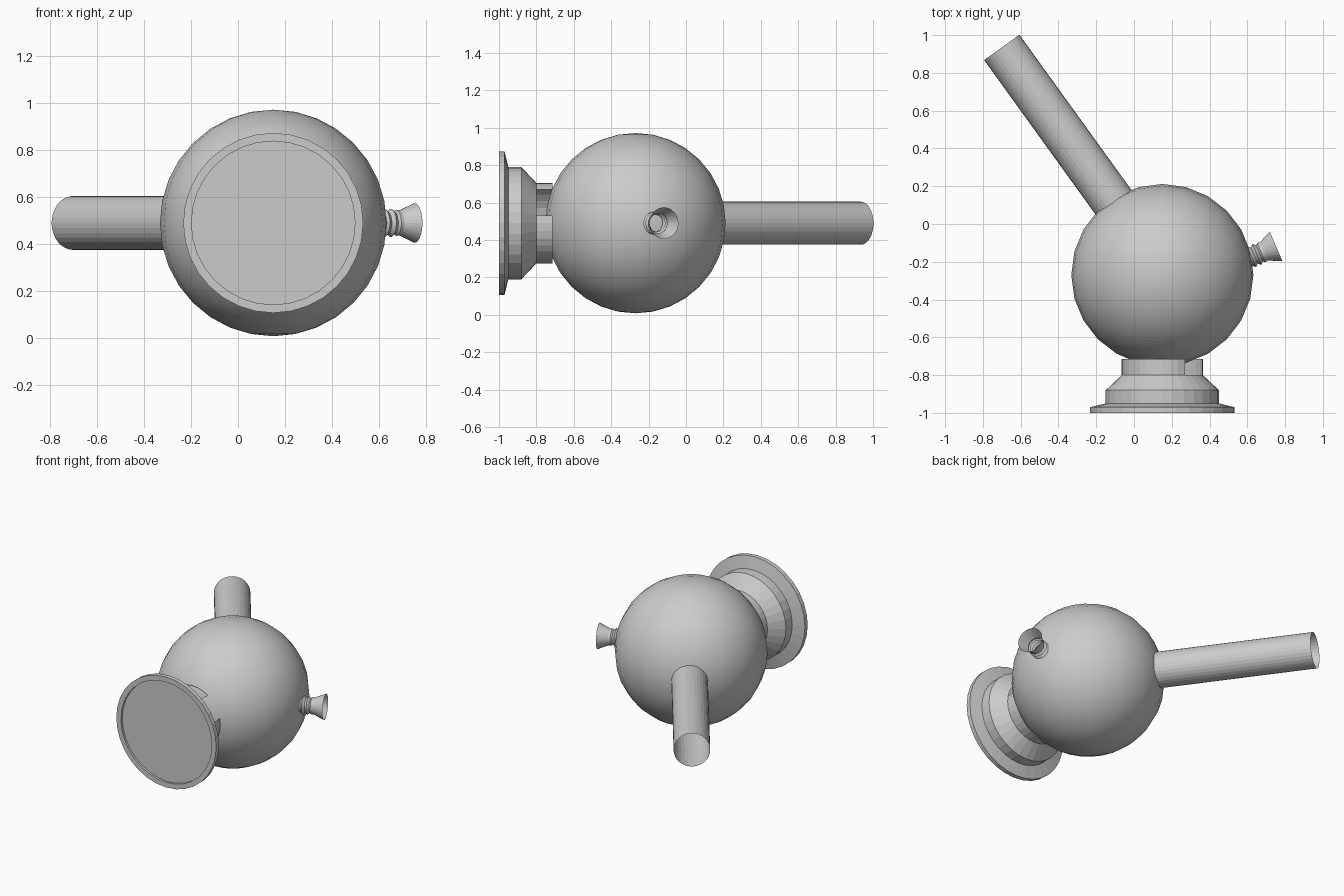
import bpy, bmesh, math
from mathutils import Vector

if "Cube" in bpy.data.objects:
    bpy.data.objects.remove(bpy.data.objects["Cube"], do_unlink=True)

grey = bpy.data.materials.new("plain_grey")
grey.use_nodes = True
colour = (0.6, 0.6, 0.6, 1)
grey.diffuse_color = colour
grey.node_tree.nodes["Principled BSDF"].inputs["Base Color"].default_value = colour

CENTRE = Vector((0.15, -0.27, 0.49))


def finish(name, bm):
    mesh = bpy.data.meshes.new(name)
    bm.to_mesh(mesh)
    bm.free()
    mesh.materials.append(grey)
    obj = bpy.data.objects.new(name, mesh)
    bpy.context.collection.objects.link(obj)
    return obj


def lathe(name, origin, axis, profile, sides=32, gap=None, cap=False):
    """Sweep (distance, radius) points around an axis; gap skips a range of sides."""
    axis = Vector(axis).normalized()
    across = Vector((0, 0, 1)).cross(axis).normalized()
    up = Vector((0, 0, 1))
    bm = bmesh.new()
    rings = []
    for d, r in profile:
        ring = []
        for i in range(sides):
            a = math.tau * i / sides
            ring.append(bm.verts.new(Vector(origin) + axis * d
                                     + r * (across * math.cos(a) + up * math.sin(a))))
        rings.append(ring)
    for lower, upper in zip(rings, rings[1:]):
        for i in range(sides):
            if gap and gap[0] <= i < gap[1]:
                continue
            j = (i + 1) % sides
            bm.faces.new((lower[i], lower[j], upper[j], upper[i]))
    if cap:
        bm.faces.new(rings[-1])
    loose = [v for v in bm.verts if not v.link_faces]
    bmesh.ops.delete(bm, geom=loose, context='VERTS')
    return finish(name, bm)


# Round chamber
bm = bmesh.new()
bmesh.ops.create_uvsphere(bm, u_segments=24, v_segments=16, radius=0.482)
bmesh.ops.translate(bm, verts=bm.verts, vec=CENTRE)
for f in bm.faces:
    f.smooth = True
finish("chamber", bm)

# Stepped foot with a shallow recessed disc, pointing forward
foot_origin = (CENTRE.x, 0, CENTRE.z)
lathe("foot", foot_origin, (0, -1, 0),
      [(0.80, 0.215), (0.88, 0.30), (0.95, 0.30), (0.97, 0.383),
       (1.0, 0.383), (1.0, 0.348), (0.985, 0.348)], cap=True)

# Neck collar with a notch on the upper left side
lathe("neck", foot_origin, (0, -1, 0), [(0.715, 0.215), (0.80, 0.215)], gap=(1, 5))

# Long open mouth tube
mouth = Vector((-0.70, 0.935, CENTRE.z))
tube_axis = Vector((-0.585, 0.811, 0))
lathe("mouth_tube", mouth, tube_axis, [(-1.1, 0.115), (0, 0.115)])

# Small ridged stem with a flared open cup
lathe("cup_stem", (0.752, -0.118, CENTRE.z), (0.92, 0.39, 0),
      [(-0.24, 0.05), (-0.15, 0.05), (-0.14, 0.06), (-0.125, 0.046), (-0.11, 0.06),
       (-0.095, 0.046), (-0.085, 0.055), (-0.07, 0.053), (0, 0.084)])
